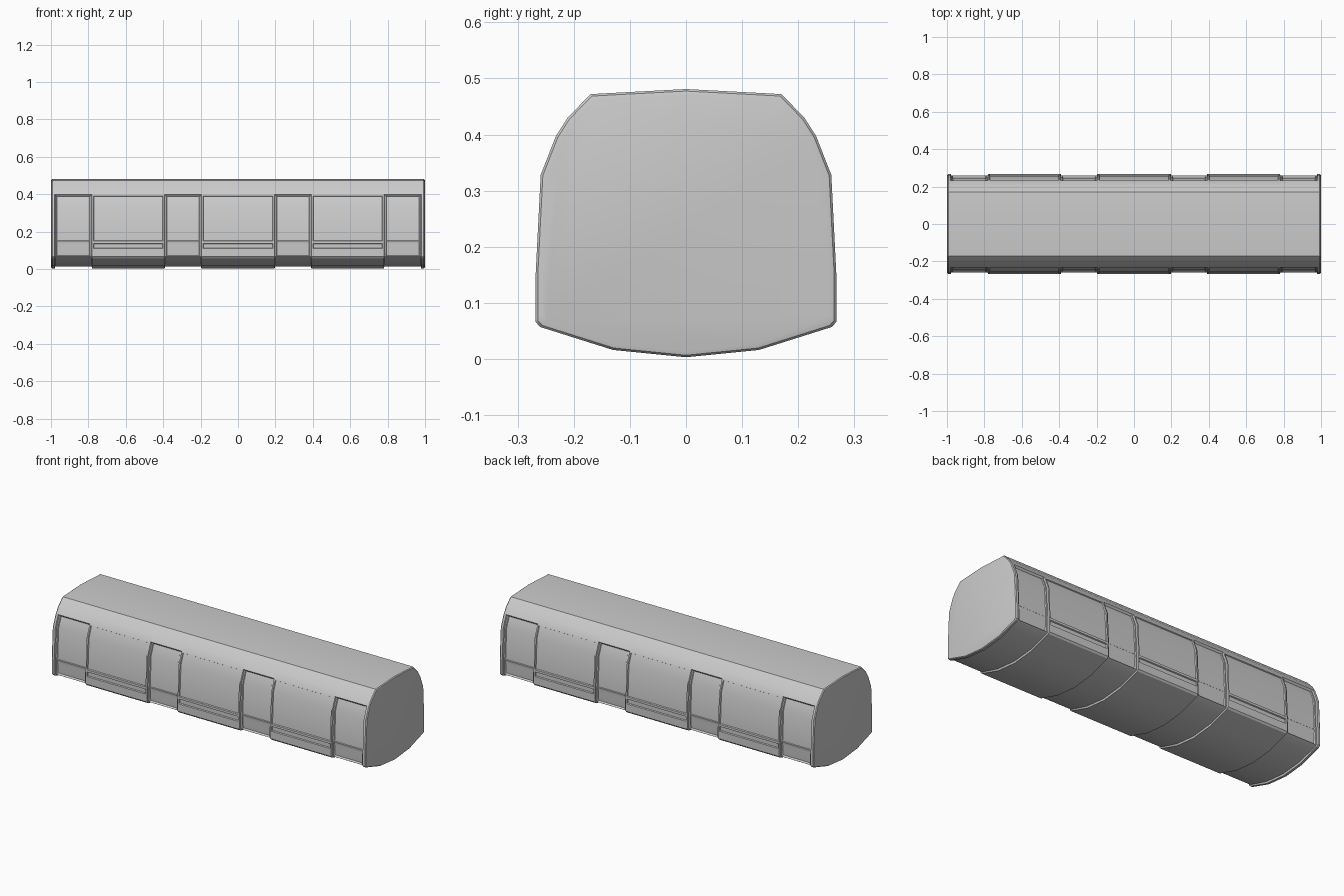
import bpy, bmesh, math

if "Cube" in bpy.data.objects:
    bpy.data.objects.remove(bpy.data.objects["Cube"])

# Side wall and shoulder outline, (z, y)
SIDE = [(.066, .268), (.15, .268), (.328, .259), (.397, .232)]
# Heights of the side loops (window and stripe borders included)
ZS = [.066, .072, .110, .113, .134, .137, .150, .153, .328, .387, .390, .397]


def side_y(z):
    for (z0, y0), (z1, y1) in zip(SIDE, SIDE[1:]):
        if z <= z1:
            return y0 + (y1 - y0) * (z - z0) / (z1 - z0)
    return SIDE[-1][1]


def inset(kind, i):
    stripe, window = i in (3, 4), 7 <= i <= 9
    if kind == 'wall':
        return 0
    if kind == 'panel':
        return .006 if stripe or window else 0
    if i == 11:
        return 0
    if kind == 'door':
        return .008
    if window:
        return .013
    return {0: .008, 1: .018, 2: .015, 3: .015, 4: .013, 5: .013, 6: .010}.get(i, .008)


def profile(kind):
    low = .010 if kind in ('door', 'leaf') else 0
    half = [(.13, .016 + low), (.26 - low * .8, .057 + low * .4)]
    half += [(side_y(z) - inset(kind, i), z) for i, z in enumerate(ZS)]
    half += [(.211, .430), (.17, .472)]
    return ([(0, .003 + low)] + half + [(0, .481)] +
            [(-y, z) for y, z in reversed(half)])


# Stations along the carriage: end rims, doors and wall panels
def door(x0, x1):
    return [(x0 + .003, 'door'), (x0 + .010, 'door'), (x0 + .013, 'leaf'),
            (x1 - .013, 'leaf'), (x1 - .010, 'door'), (x1 - .003, 'door')]


def panel(x0, x1):
    return [(x0, 'wall'), (x0 + .008, 'wall'), (x0 + .011, 'panel'),
            (x1 - .011, 'panel'), (x1 - .008, 'wall'), (x1, 'wall')]


edges = [-.98, -.78, -.392, -.196, .196, .392, .78, .98]
stations = [(-.993, 'wall'), (-.98, 'wall')]
for n, (a, b) in enumerate(zip(edges, edges[1:])):
    stations += door(a, b) if n % 2 == 0 else panel(a, b)
stations += [(.98, 'wall'), (.993, 'wall')]

# Loft the body through every station
bm = bmesh.new()


def ring(x, pts, s=1):
    return [bm.verts.new((x, y * s, .24 + (z - .24) * s)) for y, z in pts]


wall = profile('wall')
rings = [ring(-1, wall, .955), ring(-.998, wall, .985)]
rings += [ring(x, profile(k)) for x, k in stations]
rings += [ring(.998, wall, .985), ring(1, wall, .955)]
for r0, r1 in zip(rings, rings[1:]):
    for i in range(len(r0)):
        j = (i + 1) % len(r0)
        bm.faces.new((r0[i], r0[j], r1[j], r1[i]))
bm.faces.new(rings[0])
bm.faces.new(rings[-1])
bmesh.ops.recalc_face_normals(bm, faces=bm.faces)

mesh = bpy.data.meshes.new('carriage_body')
bm.to_mesh(mesh)
bm.free()
body = bpy.data.objects.new('carriage_body', mesh)
bpy.context.collection.objects.link(body)
bpy.context.view_layer.objects.active = body
body.select_set(True)
bpy.ops.object.shade_smooth_by_angle(angle=math.radians(30))
